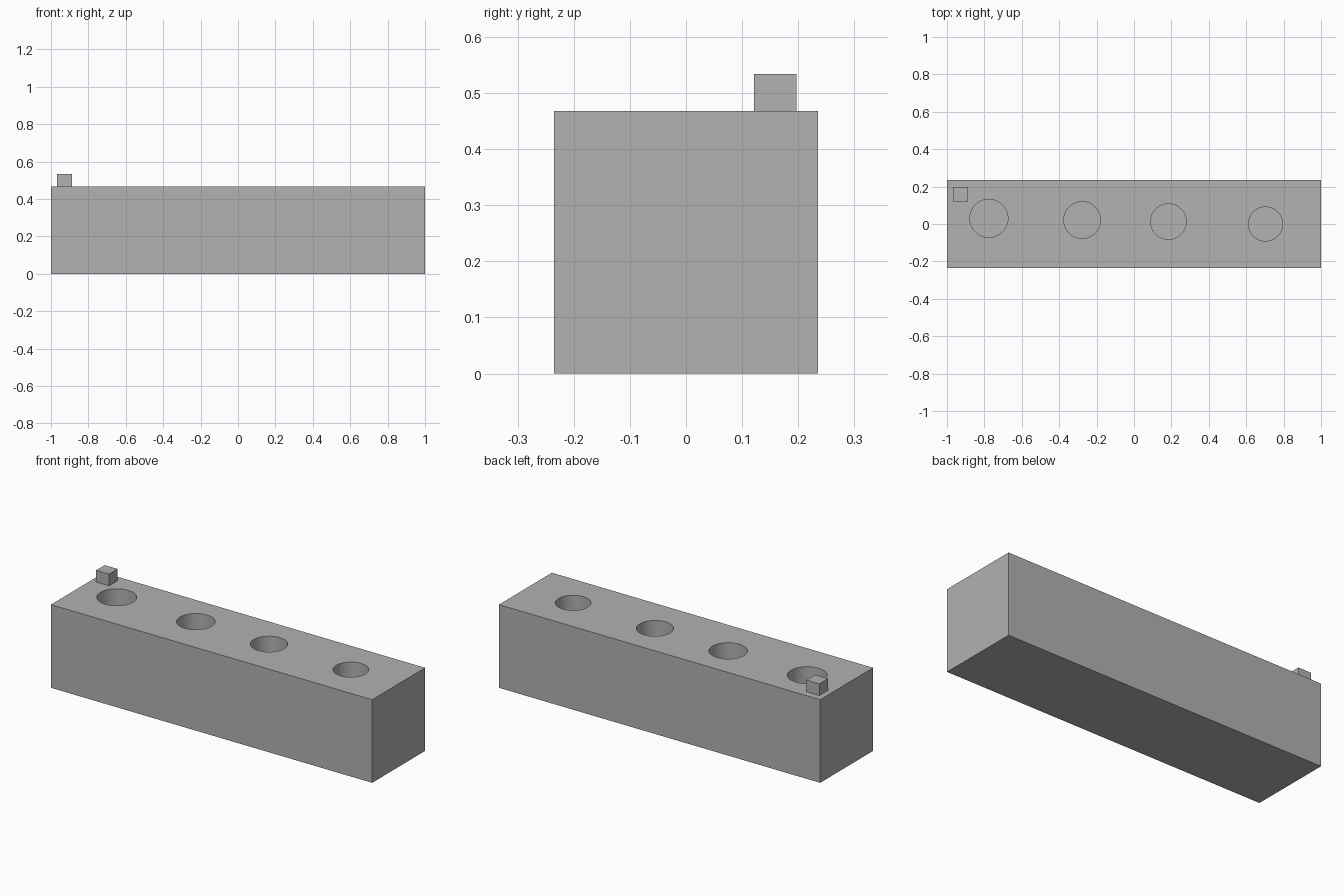
import bpy
import bmesh

cube = bpy.data.objects.get("Cube")
if cube:
    bpy.data.objects.remove(cube, do_unlink=True)

# Single flat grey
COLOUR = (0.445, 0.445, 0.445, 1)
grey = bpy.data.materials.new("plain_grey")
grey.use_nodes = True
grey.diffuse_color = COLOUR
for node in grey.node_tree.nodes:
    if node.type == "BSDF_PRINCIPLED":
        node.inputs["Base Color"].default_value = COLOUR


def add_object(name, bm):
    mesh = bpy.data.meshes.new(name)
    bm.to_mesh(mesh)
    bm.free()
    mesh.materials.append(grey)
    obj = bpy.data.objects.new(name, mesh)
    bpy.context.collection.objects.link(obj)
    return obj


def box(name, low, high):
    bm = bmesh.new()
    bmesh.ops.create_cube(bm, size=1)
    for v in bm.verts:
        v.co = [a + (c + 0.5) * (b - a) for a, b, c in zip(low, high, v.co)]
    return add_object(name, bm)


def hole_cutter(name, x, y, radius, bottom, top):
    bm = bmesh.new()
    bmesh.ops.create_cone(bm, cap_ends=True, segments=64, radius1=radius,
                          radius2=radius, depth=top - bottom)
    bmesh.ops.translate(bm, verts=bm.verts, vec=(x, y, (bottom + top) / 2))
    obj = add_object(name, bm)
    obj.hide_render = True
    obj.hide_set(True)
    obj.display_type = "WIRE"
    return obj


# Long block and the small peg on its back right corner
TOP = 0.468
block = box("block", (-1, -0.235, 0), (1, 0.235, TOP))
peg = box("corner_peg", (-0.968, 0.121, TOP), (-0.887, 0.197, 0.534))

# Four blind round holes, shrinking toward the left end
HOLES = [(-0.776, 0.03, 0.102), (-0.277, 0.021, 0.098),
         (0.184, 0.013, 0.095), (0.703, 0.0, 0.091)]
cutters = [hole_cutter("hole_cutter", x, y, r, 0.1, TOP + 0.1)
           for x, y, r in HOLES]
for cutter in cutters:
    mod = block.modifiers.new("round_hole", "BOOLEAN")
    mod.operation = "DIFFERENCE"
    mod.solver = "EXACT"
    mod.object = cutter

# Bake the holes, then drop the cutters
bpy.context.view_layer.update()
graph = bpy.context.evaluated_depsgraph_get()
carved = bpy.data.meshes.new_from_object(block.evaluated_get(graph))
block.modifiers.clear()
block.data = carved
for cutter in cutters:
    bpy.data.objects.remove(cutter, do_unlink=True)

# Smooth hole walls with crisp rims
bpy.ops.object.select_all(action="DESELECT")
block.select_set(True)
bpy.context.view_layer.objects.active = block
bpy.ops.object.shade_smooth_by_angle()
